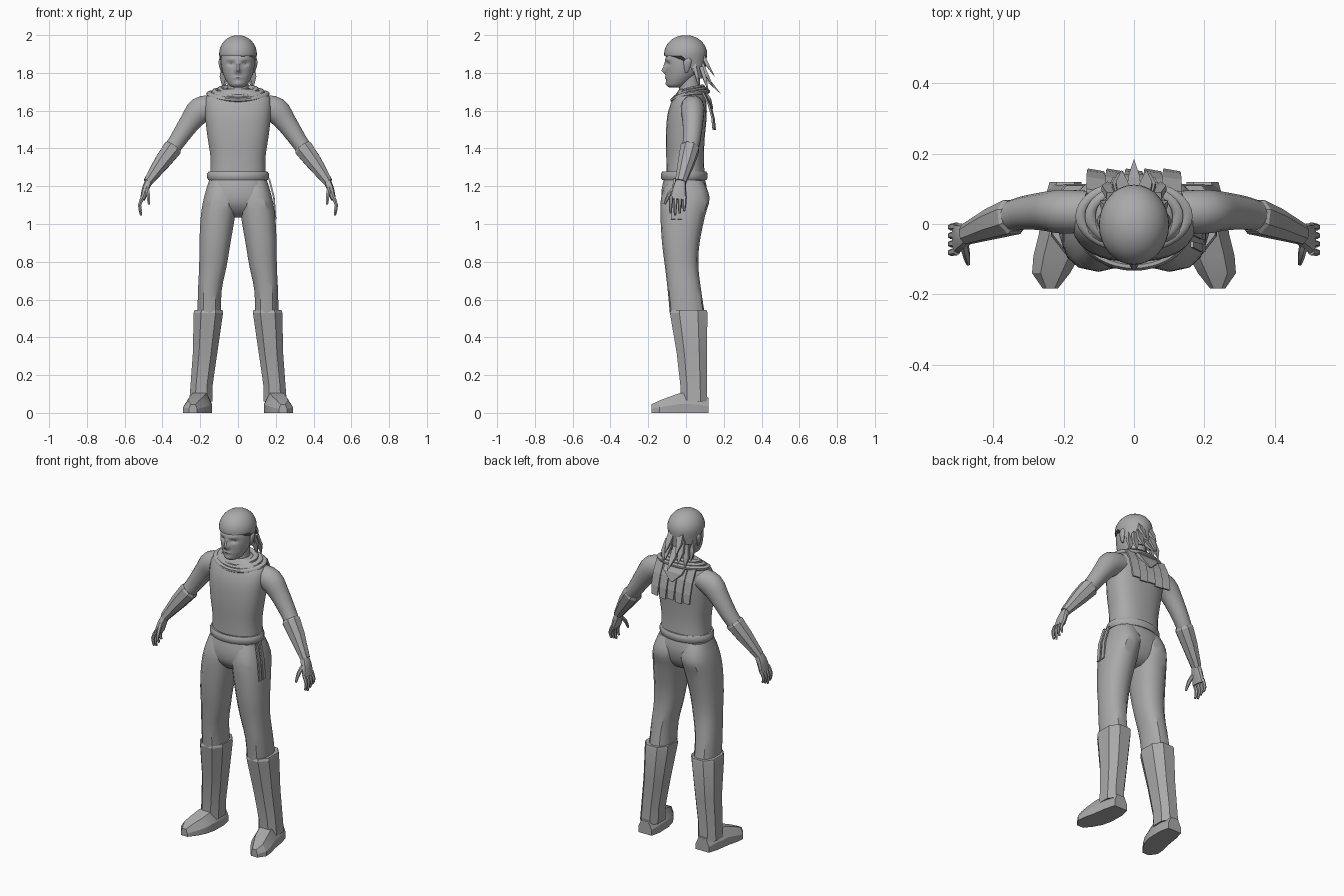
import bpy
import bmesh
from math import sin, cos, pi, exp, radians
from mathutils import Vector

if "Cube" in bpy.data.objects:
    bpy.data.objects.remove(bpy.data.objects["Cube"])

grey = bpy.data.materials.new("plain grey")
grey.use_nodes = True
grey.diffuse_color = (.4, .4, .4, 1)
grey.node_tree.nodes["Principled BSDF"].inputs["Base Color"].default_value = grey.diffuse_color


# ---- helpers ----
def skin(name, rings, side=1, angle=40, loop=False):
    """Join equal-sized point rings into one closed surface."""
    bm = bmesh.new()
    grid = [[bm.verts.new((p[0] * side, p[1], p[2])) for p in ring] for ring in rings]
    n = len(grid[0])
    pairs = list(zip(grid, grid[1:]))
    if loop:
        pairs.append((grid[-1], grid[0]))
    else:
        bm.faces.new(grid[0])
        bm.faces.new(grid[-1])
    for low, high in pairs:
        for i in range(n):
            k = (i + 1) % n
            bm.faces.new((low[i], low[k], high[k], high[i]))
    bmesh.ops.recalc_face_normals(bm, faces=bm.faces)
    mesh = bpy.data.meshes.new(name)
    bm.to_mesh(mesh)
    bm.free()
    mesh.materials.append(grey)
    obj = bpy.data.objects.new(name, mesh)
    bpy.context.collection.objects.link(obj)
    if angle:
        bpy.ops.object.select_all(action='DESELECT')
        obj.select_set(True)
        bpy.context.view_layer.objects.active = obj
        bpy.ops.object.shade_smooth_by_angle(angle=radians(angle))
    return obj


def spline(rows, sub):
    """Smoothly add rows between the given ones."""
    if sub == 1:
        return rows
    out = []
    for i in range(len(rows) - 1):
        a, b, c, d = rows[max(i - 1, 0)], rows[i], rows[i + 1], rows[min(i + 2, len(rows) - 1)]
        for j in range(sub):
            t = j / sub
            out.append([q + t * (r - p + t * (2 * p - 5 * q + 4 * r - s + t * (3 * (q - r) + s - p))) / 2
                        for p, q, r, s in zip(a, b, c, d)])
    return out + [rows[-1]]


def oval(n, power=2):
    """Points of a unit superellipse."""
    def squash(v):
        return (1 if v > 0 else -1) * abs(v) ** (2 / power)
    turns = [2 * pi * (i + .5) / n for i in range(n)]
    return [(squash(cos(a)), squash(sin(a))) for a in turns]


def stack(name, rows, n=20, power=2.0, sub=3, side=1, angle=40, bump=None):
    """Level sections, each row: z, x from, x to, y front, y back."""
    rings = []
    for z, xa, xb, yf, yb in spline(rows, sub):
        ring = [Vector(((xa + xb + (xb - xa) * c) / 2, (yf + yb + (yb - yf) * s) / 2, z))
                for c, s in oval(n, power)]
        rings.append([bump(p) for p in ring] if bump else ring)
    return skin(name, rings, side, angle)


def body(name, rows, **options):
    """Level sections centred on x, each row: z, half width, y front, y back."""
    return stack(name, [(z, -w, w, f, b) for z, w, f, b in rows], **options)


def tube(name, path, n=12, power=2.0, sub=3, side=1, angle=40):
    """Sections across a path, each point: x, y, z, thickness, depth along y."""
    path = spline(path, sub)
    rings = []
    for i, (x, y, z, ra, rb) in enumerate(path):
        t = Vector(path[min(i + 1, len(path) - 1)][:3]) - Vector(path[max(i - 1, 0)][:3])
        t.normalize()
        v = (Vector((0, 1, 0)) - t * t.y).normalized()
        u = v.cross(t)
        rings.append([Vector((x, y, z)) + u * ra * c + v * rb * s for c, s in oval(n, power)])
    return skin(name, rings, side, angle)


def band(name, rx, ry, cy, z, thick, tall, tilt=0, dip=0):
    """Closed roll around the body, leaning down and dipping at the front."""
    rings = []
    for i in range(36):
        a = 2 * pi * i / 36
        height = z + tilt * sin(a) - dip * max(0, -sin(a)) ** 2
        rings.append([((rx + thick * c) * cos(a), cy + (ry + thick * c) * sin(a), height + tall * s)
                      for c, s in oval(8)])
    skin(name, rings, angle=50, loop=True)


# ---- head: nose, eye sockets, brow and lips are raised or sunk ----
features = [(0, 1.812, .012, .016, -.024), (0, 1.84, .009, .02, -.012), (.036, 1.848, .018, .011, .014),
            (.035, 1.874, .025, .008, -.005), (0, 1.775, .022, .006, -.006), (0, 1.742, .02, .01, -.006)]


def face(p):
    if p.y < 0:
        for x, z, wide, tall, push in features:
            p.y += push * exp(-((abs(p.x) - x) / wide) ** 2 - ((p.z - z) / tall) ** 2)
    return p


body("head", [(1.722, .02, -.085, -.03), (1.733, .045, -.1, .0), (1.765, .066, -.106, .04),
              (1.8, .08, -.108, .07), (1.84, .088, -.11, .088), (1.88, .09, -.107, .095),
              (1.93, .082, -.092, .09), (1.97, .045, -.05, .055)], n=48, sub=6, bump=face)
body("neck", [(1.64, .07, -.05, .09), (1.7, .056, -.038, .075), (1.79, .056, -.035, .075)])

# ---- hair: bowl reaching lower at the back, with spiky locks ----
rings = []
for j in range(1, 15):
    ring = []
    for i in range(32):
        a = 2 * pi * i / 32
        drop = .01 + .12 * min(1, max(0, (sin(a) + .1) / .7))
        if j < 10:
            r, z = sin(j * pi / 18), 1.9 + .1 * cos(j * pi / 18)
        else:
            z = 1.9 - drop * (j - 9) / 5
            r = 1 - (1.9 - z)
        ring.append((.1 * r * cos(a), -.002 + .114 * r * sin(a), z))
    rings.append(ring)
skin("hair", rings)
locks = [(0, .183, 1.69), (.035, .152, 1.78), (.045, .145, 1.725), (.075, .12, 1.7), (.08, .07, 1.72)]
for i, (x, y, z) in enumerate(locks):
    for side in ((1, -1) if x else (1,)):
        start = min(.09, y - .02)
        tube("hair_lock_%d" % i, [(x * .8, start - .01, z + .13, .026, .014),
                                  (x, start * .6 + y * .4, z + .06, .024, .012),
                                  (x, y, z, .001, .001)], n=4, sub=1, side=side, angle=0)

# ---- vest, scarf, belt ----
body("vest", [(1.25, .148, -.105, .1), (1.35, .146, -.105, .095), (1.46, .162, -.107, .1),
              (1.57, .175, -.1, .11), (1.64, .177, -.08, .108), (1.685, .158, -.055, .098),
              (1.715, .08, -.035, .085)], n=28, power=2.5)
for i, (rx, ry) in enumerate([(.152, .09), (.125, .078), (.095, .064)]):
    band("scarf_fold_%d" % i, rx, ry, .022, 1.69 + .012 * i, .016, .013, .012, .022)
band("belt", .152, .112, -.009, 1.255, .013, .024)

# ---- back cloth: ragged hanging strips under a folded flap ----
for i in range(5):
    x = .054 * (i - 2)
    rings = []
    for y, z, half in [(.088, 1.7, .027), (.122, 1.63, .027), (.14, 1.56, .026),
                       (.146, 1.505 - .008 * (i % 2), .023)]:
        rings.append([(x - half, y, z), (x + half, y - .006, z),
                      (x + half, y + .004, z), (x - half, y + .012, z)])
    skin("back_strip_%d" % i, rings, angle=0)
tube("back_flap", [(0, .088, 1.715, .11, .012), (0, .125, 1.66, .085, .012),
                   (0, .142, 1.61, .01, .004)], n=4, sub=1, angle=0)

# ---- hip cloth ends, on the left only ----
for y in (-.068, -.032):
    tube("belt_tie", [(.165, y + .01, 1.24, .006, .012), (.19, y, 1.14, .006, .016),
                      (.2, y, 1.025, .005, .017)], n=4, sub=1, angle=0)

# ---- trousers seat ----
body("trousers_seat", [(1.25, .148, -.115, .098), (1.18, .168, -.13, .112), (1.11, .18, -.125, .1),
                       (1.06, .15, -.09, .07), (1.035, .06, -.05, .03)], n=24, power=2.3)

for side, word in ((1, "left_"), (-1, "right_")):
    # ---- leg ----
    stack(word + "trouser_leg", [(1.23, .01, .155, -.1, .09), (1.14, .004, .182, -.132, .125),
                                 (1.04, .014, .199, -.135, .1), (.9, .038, .206, -.127, .072),
                                 (.78, .058, .207, -.112, .065), (.65, .085, .213, -.097, .08),
                                 (.52, .088, .216, -.085, .1)], n=14, power=2.4, side=side, angle=33)
    # ---- boot shaft and foot ----
    stack(word + "boot", [(.545, .077, .235, -.085, .115), (.53, .074, .24, -.092, .12),
                          (.32, .105, .243, -.055, .116), (.15, .13, .255, -.035, .115),
                          (.06, .132, .262, -.035, .118)], n=8, power=2.5, sub=1, side=side, angle=20)
    foot = []
    for y, x, w, h in [(.12, .195, .045, .08), (.06, .197, .06, .1), (-.03, .205, .066, .105),
                       (-.09, .22, .066, .085), (-.14, .236, .054, .066), (-.183, .238, .022, .045)]:
        foot.append([(x - w, y, 0), (x + w, y, 0), (x + w, y, h * .45), (x + w * .55, y, h),
                     (x - w * .55, y, h), (x - w, y, h * .45)])
    skin(word + "foot", foot, side, angle=20)
    # ---- arm and forearm guard ----
    tube(word + "arm", [(.13, .035, 1.625, .06, .06), (.2, .035, 1.602, .071, .063),
                        (.255, .036, 1.537, .057, .055), (.32, .03, 1.442, .046, .047),
                        (.37, .015, 1.37, .042, .042)], n=16, side=side)
    tube(word + "forearm_guard", [(.34, .022, 1.41, .046, .046), (.347, .02, 1.4, .053, .053),
                                  (.4, .002, 1.33, .046, .046), (.477, -.029, 1.222, .026, .031)],
         n=8, power=2.2, sub=1, side=side, angle=20)
    # ---- hand ----
    tube(word + "palm", [(.468, -.027, 1.235, .02, .024), (.488, -.035, 1.19, .02, .036),
                         (.505, -.042, 1.13, .014, .045)], n=10, power=2.6, side=side)
    for i in range(4):
        y, tip = -.078 + .024 * i, 1.045 + .012 * abs(i - 1)
        tube(word + "finger_%d" % i, [(.503, y, 1.145, .011, .011), (.521, y - .003, 1.1, .01, .01),
                                      (.513, y - .004, tip, .006, .006)], n=6, sub=2, side=side)
    tube(word + "thumb", [(.485, -.05, 1.195, .013, .014), (.476, -.09, 1.155, .011, .012),
                          (.472, -.113, 1.105, .006, .006)], n=6, sub=2, side=side)
    # ---- ear ----
    stack(word + "ear", [(1.8, .078, .088, -.004, .008), (1.825, .08, .098, -.01, .02),
                         (1.86, .08, .104, -.012, .03), (1.88, .08, .096, .0, .024)],
          n=10, side=side)
